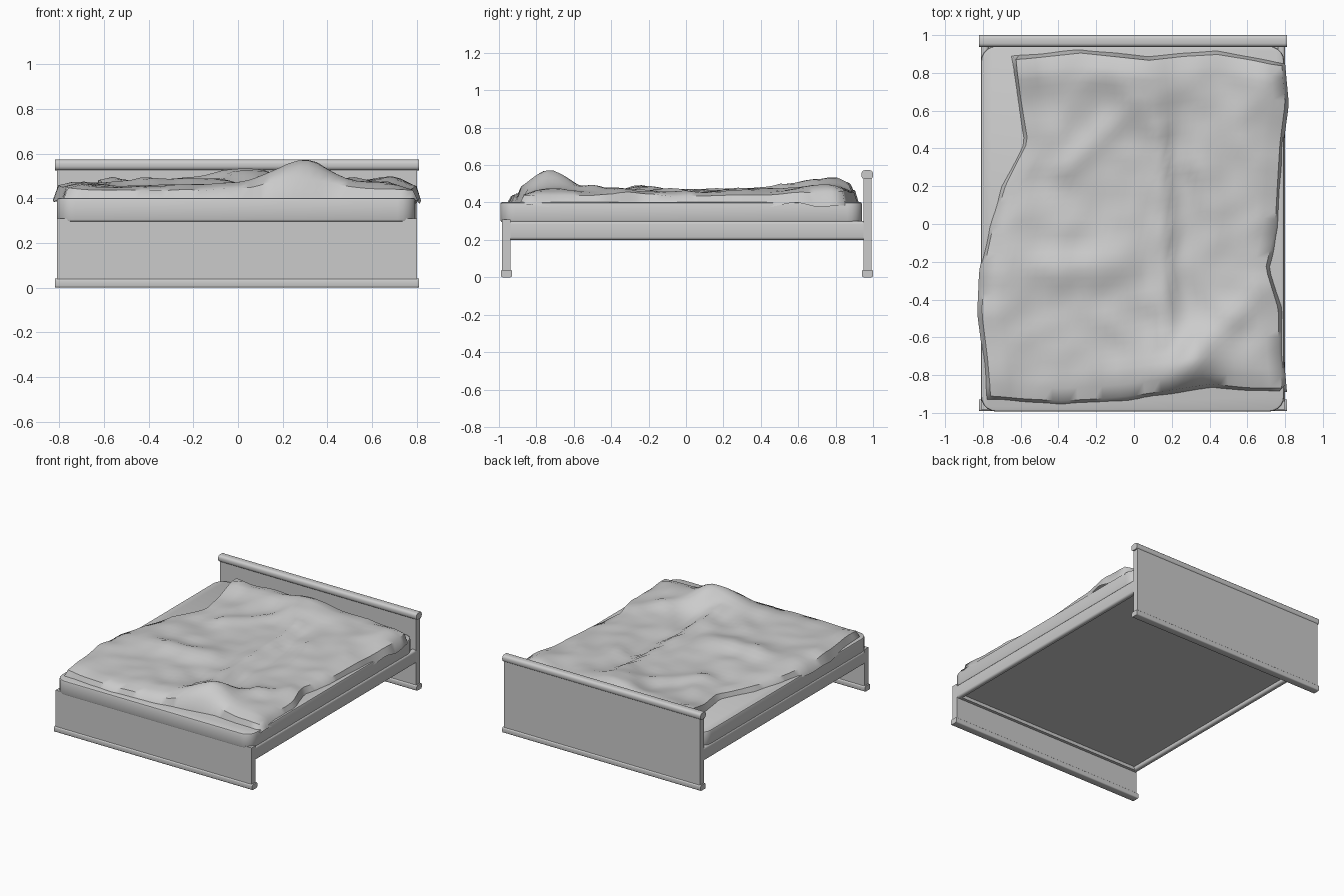
import bpy, bmesh, math
from mathutils import Vector, noise

if "Cube" in bpy.data.objects:
    bpy.data.objects.remove(bpy.data.objects["Cube"])

grey = bpy.data.materials.new("plain_grey")
grey.use_nodes = True
colour = (0.6, 0.6, 0.6, 1)
grey.diffuse_color = colour
grey.node_tree.nodes["Principled BSDF"].inputs["Base Color"].default_value = colour


def finish(name, bm, angle=35):
    bmesh.ops.recalc_face_normals(bm, faces=bm.faces)
    mesh = bpy.data.meshes.new(name)
    bm.to_mesh(mesh)
    bm.free()
    obj = bpy.data.objects.new(name, mesh)
    bpy.context.collection.objects.link(obj)
    mesh.materials.append(grey)
    bpy.ops.object.select_all(action="DESELECT")
    obj.select_set(True)
    bpy.context.view_layer.objects.active = obj
    bpy.ops.object.shade_smooth_by_angle(angle=math.radians(angle))
    return obj


def box(name, low, high, corner=0, edge=0, axis=2, segments=3):
    """Box between two corners; edges along the axis get the corner radius."""
    bm = bmesh.new()
    bmesh.ops.create_cube(bm, size=1)
    for v in bm.verts:
        v.co = Vector(h if c > 0 else l for c, l, h in zip(v.co, low, high))
    if corner:
        along = [e for e in bm.edges
                 if abs((e.verts[0].co - e.verts[1].co).normalized()[axis]) > 0.9]
        bmesh.ops.bevel(bm, geom=along, offset=corner, segments=segments,
                        profile=0.5, affect="EDGES")
    if edge:
        rims = [e for e in bm.edges if e.calc_face_angle(0) > 1]
        bmesh.ops.bevel(bm, geom=rims, offset=edge, segments=2,
                        profile=0.5, affect="EDGES")
    return finish(name, bm)


# End boards with rounded base strips and a rounded top rail at the head
LEFT, RIGHT = -0.81, 0.8
for name, back, front, top in (("headboard", 0.948, 0.993, 0.55),
                               ("footboard", -0.983, -0.937, 0.31)):
    box(name + "_panel", (LEFT, back, 0.02), (RIGHT, front, top))
    box(name + "_base", (LEFT - 0.01, back - 0.007, 0), (RIGHT + 0.01, front + 0.007, 0.04),
        corner=0.009, axis=0)
box("headboard_top_rail", (LEFT - 0.01, 0.938, 0.525), (RIGHT + 0.01, 1, 0.573),
    corner=0.018, axis=0)

# Side rails, cross rails and slat base
for name, x in (("right_rail", LEFT), ("left_rail", RIGHT - 0.04)):
    box(name, (x, -0.945, 0.2), (x + 0.04, 0.95, 0.3), corner=0.015, axis=1)
for name, y in (("foot_cross_rail", -0.945), ("head_cross_rail", 0.92)):
    box(name, (LEFT + 0.02, y, 0.2), (RIGHT - 0.02, y + 0.03, 0.29))
box("bed_base", (LEFT + 0.02, -0.94, 0.225), (RIGHT - 0.02, 0.945, 0.29))

# Mattress with rounded corners
box("mattress", (LEFT, -0.993, 0.295), (RIGHT - 0.005, 0.942, 0.402),
    corner=0.08, edge=0.012, segments=5)

# Rumpled duvet: outline samples along each side, then folds as ridge lines
left_side = (-.78, -.80, -.83, -.82, -.77, -.70, -.58, -.62, -.65)
right_side = (.81, .79, .79, .72, .77, .78, .79, .82, .80)
foot_side = (-.93, -.95, -.96, -.95, -.93, -.9, -.87, -.89, -.89)
head_side = (.89, .91, .93, .91, .89, .91, .92, .89, .85)

# start x, start y, end x, end y, width, height
folds = (
    (.2, -.78, .3, -.74, .15, .085),
    (.4, -.72, .5, -.7, .15, .02),
    (.16, -.6, .14, .5, .05, .03),
    (.1, .6, .03, .87, .16, .045),
    (0, .65, -.35, .3, .06, .02),
    (.25, -.75, .72, -.3, .07, .025),
    (-.6, .9, .65, .85, .22, .04),
    (.4, .25, .7, .6, .15, .02),
    (-.5, -.25, -.1, -.2, .1, .035),
    (.27, -.5, .28, .2, .08, -.03),
    (-.8, -.9, -.75, -.3, .1, .02),
    (-.62, .85, -.58, .45, .06, .02),
)


def sample(values, t):
    t = min(max(t, 0), 1) * (len(values) - 1)
    i = min(int(t), len(values) - 2)
    return values[i] + (values[i + 1] - values[i]) * (t - i)


def height(x, y):
    z = 0.45
    p = Vector((x, y))
    for ax, ay, bx, by, width, rise in folds:
        a, d = Vector((ax, ay)), Vector((bx - ax, by - ay))
        t = min(max((p - a).dot(d) / d.length_squared, 0), 1)
        z += rise * math.exp(-((p - a - d * t).length / width) ** 2)
    crease = 0.3 - abs(noise.noise((x * 3, y * 3, 7)))
    return z + 0.03 * crease + 0.012 * noise.noise((x * 7, y * 7, 5))


NU, NV = 36, 42
bm = bmesh.new()
rows = []
for j in range(NV + 1):
    row = []
    for i in range(NU + 1):
        u, v = i / NU, j / NV
        x = sample(left_side, v) * (1 - u) + sample(right_side, v) * u
        y = sample(foot_side, u) * (1 - v) + sample(head_side, u) * v
        # The hem tucks in under the first row and hangs a little at the sides
        rim = min(i, NU - i, j, NV - j)
        keep = (0, 0.75, 0.95)[rim] if rim < 3 else 1
        hem = 0.385 + 0.03 * noise.noise((x * 6, y * 6, 9))
        z = hem + (max(height(x, y), 0.42) - hem) * keep
        pull = 0.02 if rim == 1 else 0
        out = Vector(((i == 1) * -pull + (i == NU - 1) * pull,
                      (j == 1) * -pull + (j == NV - 1) * pull, 0))
        row.append(bm.verts.new(Vector((x, y, z)) + out))
    rows.append(row)
for low, high in zip(rows, rows[1:]):
    for i in range(NU):
        bm.faces.new((low[i], low[i + 1], high[i + 1], high[i]))
finish("duvet", bm, 50)
